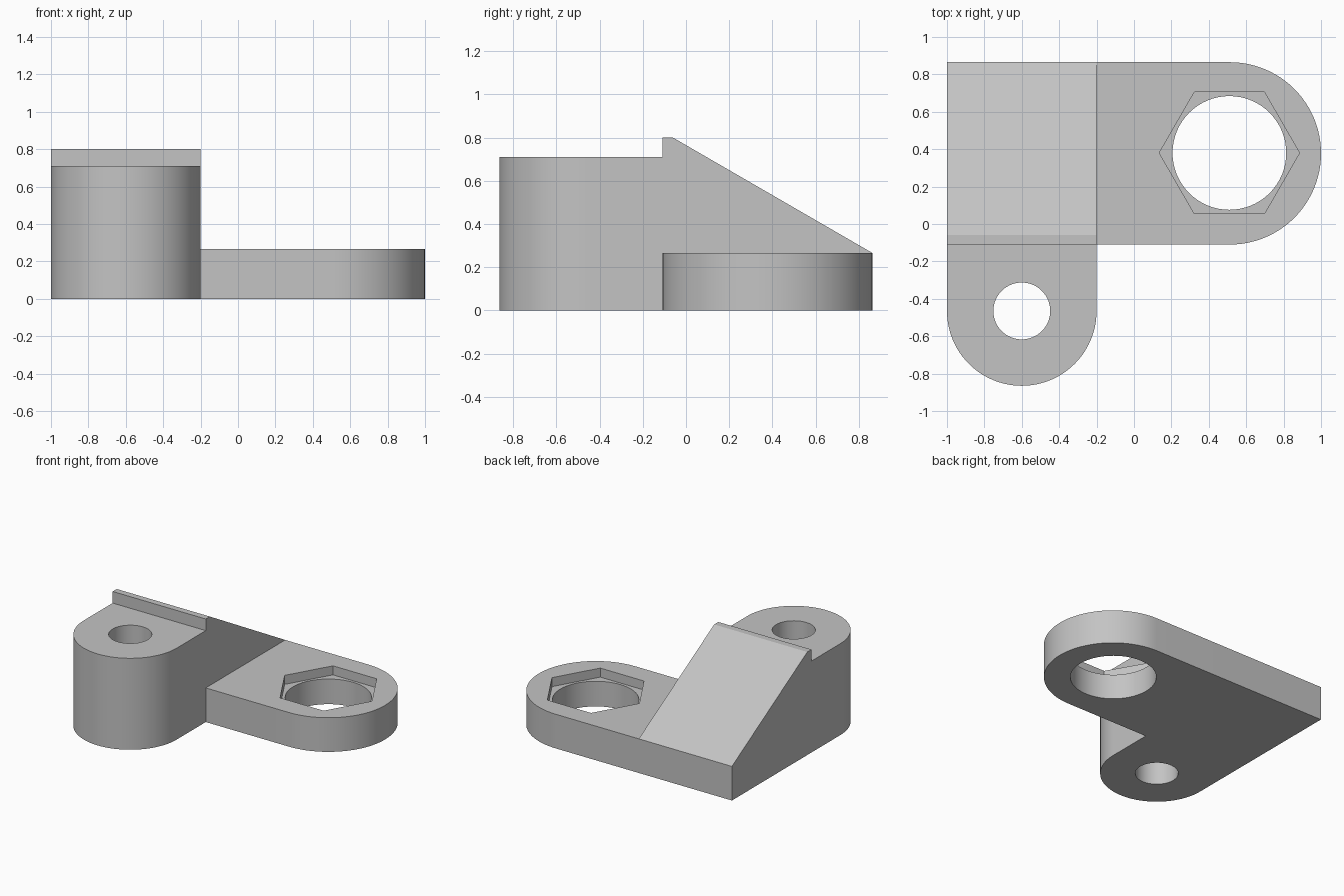
import bpy
import bmesh
from math import pi, cos, sin
from mathutils import Vector

cube = bpy.data.objects.get("Cube")
if cube:
    bpy.data.objects.remove(cube, do_unlink=True)

grey = bpy.data.materials.new("plain grey")
grey.use_nodes = True
grey.diffuse_color = (0.55, 0.55, 0.55, 1)
grey.node_tree.nodes["Principled BSDF"].inputs["Base Color"].default_value = grey.diffuse_color

HEIGHT_ARM, HEIGHT_BOSS, HEIGHT_RIDGE = 0.265, 0.71, 0.80
FRONT, BACK, LEFT_WALL = -0.11, 0.865, -0.2
BOSS_CENTRE, BOSS_RADIUS = (-0.6, -0.465), 0.4
ARM_RADIUS = (BACK - FRONT) / 2
ARM_CENTRE = (1 - ARM_RADIUS, (BACK + FRONT) / 2)


def arc(centre, radius, start, end, steps):
    """Points along an arc, both ends included."""
    return [(centre[0] + radius * cos(start + (end - start) * i / steps),
             centre[1] + radius * sin(start + (end - start) * i / steps))
            for i in range(steps + 1)]


def prism(name, points, direction):
    """Extrude a closed outline of 3D points along a direction."""
    bm = bmesh.new()
    face = bm.faces.new([bm.verts.new(p) for p in points])
    grown = bmesh.ops.extrude_face_region(bm, geom=[face])["geom"]
    bmesh.ops.translate(bm, vec=Vector(direction),
                        verts=[v for v in grown if isinstance(v, bmesh.types.BMVert)])
    bmesh.ops.recalc_face_normals(bm, faces=bm.faces)
    mesh = bpy.data.meshes.new(name)
    bm.to_mesh(mesh)
    bm.free()
    mesh.materials.append(grey)
    obj = bpy.data.objects.new(name, mesh)
    bpy.context.collection.objects.link(obj)
    return obj


def upright(name, outline, bottom, top):
    return prism(name, [(x, y, bottom) for x, y in outline], (0, 0, top - bottom))


def combine(target, other, operation):
    """Apply a boolean and discard the helper."""
    mod = target.modifiers.new(operation.title(), "BOOLEAN")
    mod.operation = operation
    mod.solver = "EXACT"
    mod.object = other
    bpy.ops.object.select_all(action="DESELECT")
    target.select_set(True)
    bpy.context.view_layer.objects.active = target
    bpy.ops.object.modifier_apply(modifier=mod.name)
    bpy.data.objects.remove(other, do_unlink=True)


# Sloped block with a small ridge along its front top edge
profile = [(FRONT, 0), (BACK, 0), (BACK, HEIGHT_ARM),
           (-0.06, HEIGHT_RIDGE), (FRONT, HEIGHT_RIDGE)]
bracket = prism("bracket", [(-1, y, z) for y, z in profile], (LEFT_WALL + 1, 0, 0))

# Tall round-ended boss, reaching into the block
boss = upright("boss", arc(BOSS_CENTRE, BOSS_RADIUS, pi, 2 * pi, 48)
               + [(LEFT_WALL, 0), (-1, 0)], 0, HEIGHT_BOSS)
combine(bracket, boss, "UNION")

# Flat round-ended arm, reaching into the block
arm = upright("arm", arc(ARM_CENTRE, ARM_RADIUS, -pi / 2, pi / 2, 48)
              + [(-0.5, BACK), (-0.5, FRONT)], 0, HEIGHT_ARM)
combine(bracket, arm, "UNION")

# Through holes and the hexagonal pocket
for name, centre, radius, sides, bottom in (
        ("boss_hole", BOSS_CENTRE, 0.152, 64, -0.1),
        ("arm_hole", (0.51, 0.38), 0.304, 64, -0.1),
        ("hex_pocket", (0.51, 0.38), 0.375, 6, HEIGHT_ARM - 0.07)):
    outline = arc(centre, radius, 0, 2 * pi, sides)[:-1]
    combine(bracket, upright(name, outline, bottom, 1), "DIFFERENCE")

bpy.ops.object.shade_smooth_by_angle(angle=pi / 6)
